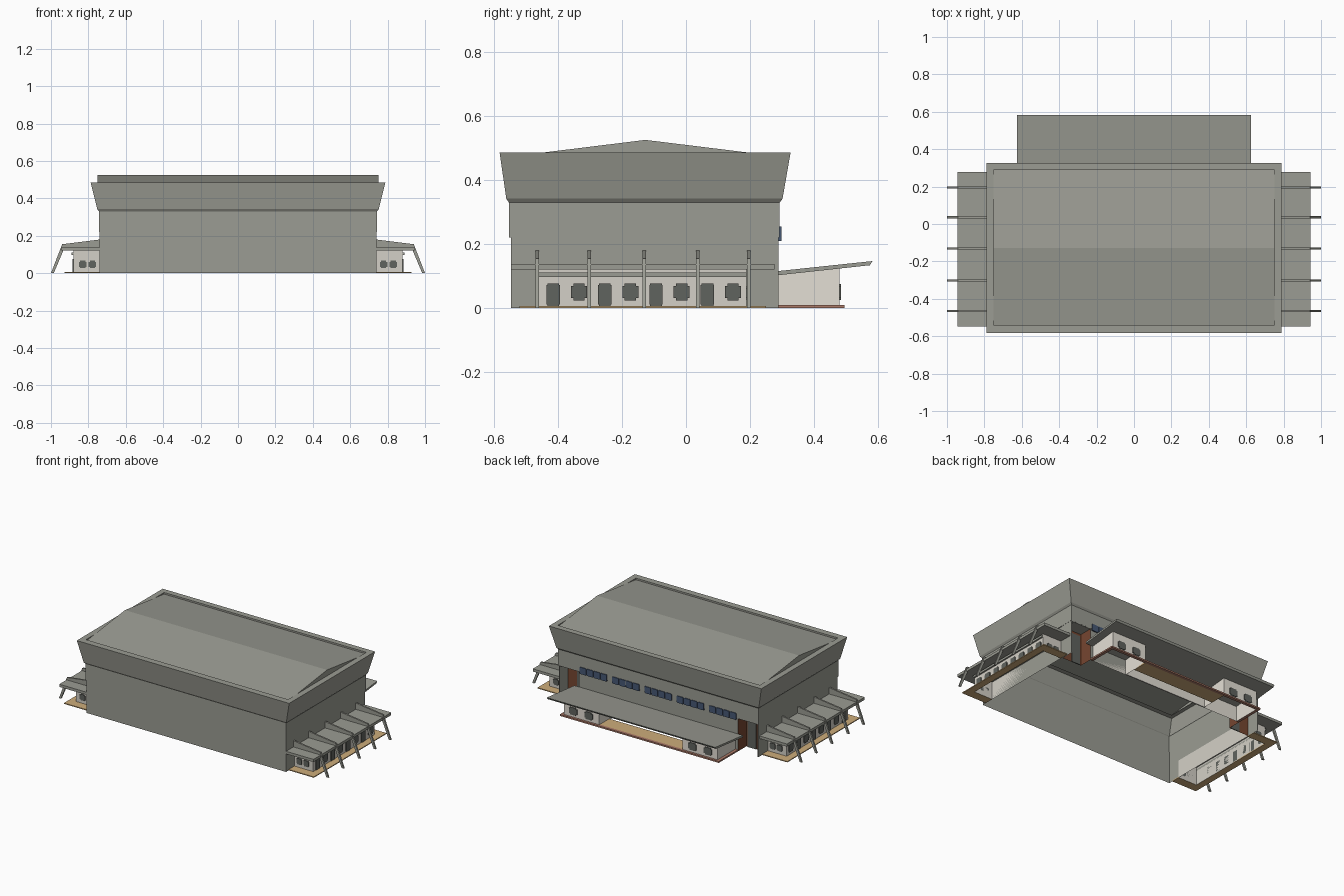
import bpy, bmesh

if "Cube" in bpy.data.objects:
    bpy.data.objects.remove(bpy.data.objects["Cube"])

def mat(name, r, g, b):
    m = bpy.data.materials.new(name)
    lin = [((c / 255 + 0.055) / 1.055) ** 2.4 for c in (r, g, b)]
    m.diffuse_color = (*lin, 1)
    m.use_nodes = True
    m.node_tree.nodes["Principled BSDF"].inputs["Base Color"].default_value = m.diffuse_color
    return m

GREY = mat("concrete grey", 155, 156, 147)
WHITE = mat("annex white", 228, 223, 213)
CREAM = mat("wing off white", 212, 208, 199)
DARK = mat("window dark grey", 96, 99, 94)
BLUE = mat("clerestory blue", 70, 88, 116)
BROWN = mat("timber brown", 118, 70, 48)
TAN = mat("paving tan", 205, 172, 122)
BRICK = mat("brick red", 172, 122, 104)

def finish(name, bm, *mats):
    me = bpy.data.meshes.new(name)
    bm.to_mesh(me)
    bm.free()
    ob = bpy.data.objects.new(name, me)
    bpy.context.collection.objects.link(ob)
    for m in mats:
        me.materials.append(m)
    return ob

def prism(name, pts, axis, a, b, m, drop=""):
    """Extrude a 2D outline along an axis; drop can remove bottom and/or top."""
    put = {"x": lambda p, t: (t, p[0], p[1]),
           "y": lambda p, t: (p[0], t, p[1]),
           "z": lambda p, t: (p[0], p[1], t)}[axis]
    bm = bmesh.new()
    lo = [bm.verts.new(put(p, a)) for p in pts]
    hi = [bm.verts.new(put(p, b)) for p in pts]
    n = len(pts)
    bm.faces.new(lo)
    bm.faces.new(hi)
    for i in range(n):
        j = (i + 1) % n
        bm.faces.new((lo[i], lo[j], hi[j], hi[i]))
    bmesh.ops.recalc_face_normals(bm, faces=bm.faces[:])
    gone = [f for f in bm.faces if ("bottom" in drop and f.normal.z < -0.9)
            or ("top" in drop and f.normal.z > 0.9)]
    bmesh.ops.delete(bm, geom=gone, context="FACES")
    return finish(name, bm, m)

def box(name, x0, x1, y0, y1, z0, z1, m, drop=""):
    return prism(name, [(x0, y0), (x1, y0), (x1, y1), (x0, y1)], "z", z0, z1, m, drop)

def window(name, axis, at, out, c, z, w, h, m=DARK, k=0.3):
    """Thin plate with notched corners on a wall."""
    a, b, p, q = w / 2, h / 2, w / 2 * (1 - k), h / 2 * (1 - k)
    pts = [(-a, -q), (-p, -q), (-p, -b), (p, -b), (p, -q), (a, -q),
           (a, q), (p, q), (p, b), (-p, b), (-p, q), (-a, q)]
    return prism(name, [(c + u, z + v) for u, v in pts], axis, at, at + out, m)

# Hall lower walls: hollow shell with a recessed entrance at each back corner
half = [(0.59, 0.29), (0.59, 0.2), (0.735, 0.2), (0.735, 0.29), (0.74, 0.29), (0.74, -0.548)]
plan = half + [(-x, y) for x, y in reversed(half)]
hall = prism("hall_lower_walls", plan, "z", 0, 0.22, GREY, "bottom top")
hall.data.materials.append(BROWN)
for f in hall.data.polygons:
    x, y, _ = f.center
    f.material_index = int(0.58 < abs(x) < 0.73 and y > 0.19)

# Hall upper band, flared parapet, flat rim and low gable roof
bm = bmesh.new()
rings = []
for x, y0, y1, z in ((0.743, -0.554, 0.293, 0.22), (0.743, -0.554, 0.293, 0.33),
                     (0.752, -0.562, 0.302, 0.342), (0.788, -0.583, 0.327, 0.486),
                     (0.75, -0.54, 0.288, 0.486), (0.75, -0.54, 0.288, 0.475)):
    rings.append([bm.verts.new(p) for p in ((-x, y0, z), (x, y0, z), (x, y1, z), (-x, y1, z))])
for r, s in zip(rings, rings[1:]):
    for i in range(4):
        j = (i + 1) % 4
        bm.faces.new((r[i], r[j], s[j], s[i]))
a, b, c, d = rings[-1]
e, f = [bm.verts.new((x, -0.127, 0.526)) for x in (-0.75, 0.75)]
for face in ((a, b, f, e), (c, d, e, f), (b, c, f), (d, a, e)):
    bm.faces.new(face)
bmesh.ops.recalc_face_normals(bm, faces=bm.faces[:])
finish("hall_upper_and_roof", bm, GREY)

# Clerestory windows on the back, four panes in each group
for i in range(5):
    x = (i - 2) * 0.24
    for k in range(4):
        window("clerestory_pane", "y", 0.29, 0.008, x + (k - 1.5) * 0.051, 0.232, 0.047, 0.045, BLUE, 0.12)

# Back canopy, rising outward
prism("back_canopy", [(0.29, 0.103), (0.575, 0.134), (0.583, 0.147), (0.29, 0.116)],
      "x", -0.625, 0.625, GREY)
# Annex paving and brick kerb
box("annex_floor", -0.31, 0.31, 0.37, 0.475, 0, 0.008, TAN)
box("annex_kerb", -0.59, 0.59, 0.475, 0.495, 0, 0.01, BRICK)
box("annex_back_wall", -0.31, 0.31, 0.29, 0.297, 0, 0.105, WHITE)

for s in (-1, 1):
    # Entrance recess
    box("entrance_soffit", s * 0.59, s * 0.74, 0.2, 0.29, 0.218, 0.222, GREY)
    box("entrance_door", s * 0.6, s * 0.665, 0.2, 0.206, 0, 0.2, DARK)

    # Annex rooms under the canopy
    prism("annex_room", [(0.29, 0.0), (0.48, 0.0), (0.48, 0.124), (0.29, 0.103)],
          "x", s * 0.31, s * 0.57, WHITE, "bottom")
    box("annex_side_kerb", s * 0.57, s * 0.59, 0.29, 0.475, 0, 0.01, BRICK)
    for x in (0.385, 0.5):
        window("annex_window", "y", 0.48, 0.005, s * x, 0.05, 0.06, 0.05)

    # Side wing room, paving frame, sill and flat roof
    box("wing_room", s * 0.74, s * 0.88, -0.46, 0.19, 0, 0.12, CREAM, "bottom top")
    box("wing_paving_side", s * 0.88, s * 0.927, -0.52, 0.25, 0, 0.006, TAN)
    box("wing_paving_front", s * 0.74, s * 0.88, -0.52, -0.46, 0, 0.006, TAN)
    box("wing_paving_back", s * 0.74, s * 0.88, 0.19, 0.25, 0, 0.006, TAN)
    box("wing_lintel", s * 0.88, s * 0.89, -0.46, 0.19, 0.097, 0.111, GREY)
    box("wing_roof", s * 0.74, s * 0.943, -0.547, 0.277, 0.12, 0.138, GREY)

    # Wing openings: alternating doors and windows, pairs on the end walls
    for i in range(8):
        y = -0.415 + i * 0.0803
        if i % 2:
            window("wing_window", "x", s * 0.88, s * 0.005, y, 0.05, 0.05, 0.054)
        else:
            window("wing_door", "x", s * 0.88, s * 0.005, y, 0.042, 0.042, 0.07, DARK, 0.12)
    for y, out in ((-0.46, -0.005), (0.19, 0.005)):
        for x in (0.778, 0.83):
            window("wing_end_window", "y", y, out, s * x, 0.047, 0.04, 0.04)

    # Bent ribs over the wing roof, reaching down to the ground
    rib = [(0.74, 0.18), (0.94, 0.155), (1.0, 0), (0.985, 0), (0.928, 0.135), (0.74, 0.135)]
    for y in (-0.465, -0.303, -0.13, 0.036, 0.196):
        prism("wing_rib", [(s * x, z) for x, z in rib], "y", y - 0.0055, y + 0.0055, GREY)
